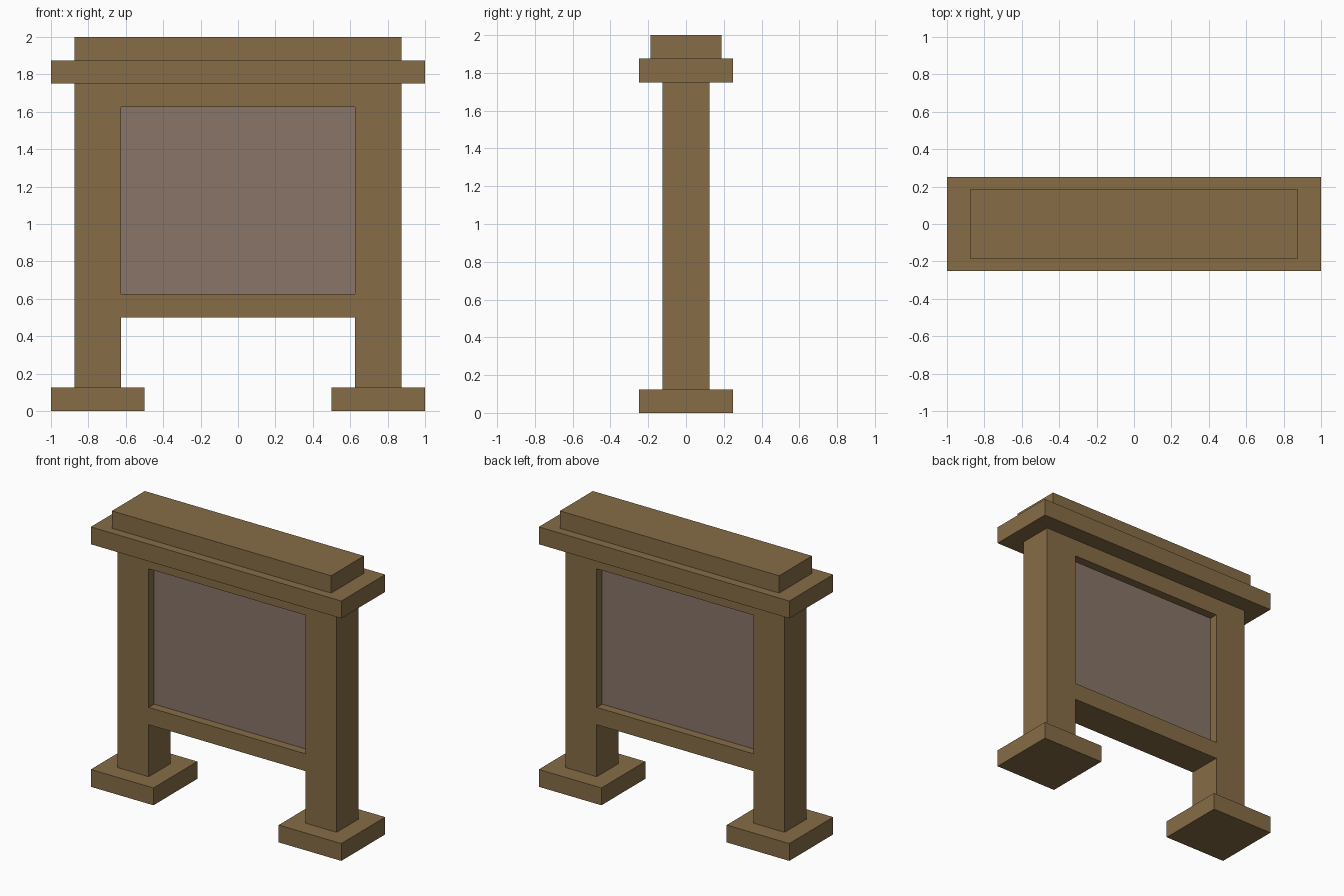
import bpy

cube = bpy.data.objects.get("Cube")
if cube:
    bpy.data.objects.remove(cube, do_unlink=True)


def material(name, colour):
    mat = bpy.data.materials.new(name)
    mat.use_nodes = True
    mat.diffuse_color = colour
    mat.node_tree.nodes["Principled BSDF"].inputs["Base Color"].default_value = colour
    return mat


wood = material("brown wood", (0.238, 0.150, 0.061, 1))
board = material("grey brown board", (0.246, 0.178, 0.136, 1))


def box(name, x, y, z, mat):
    """Box spanning the (low, high) ranges along each axis."""
    spans = (x, y, z)
    bpy.ops.mesh.primitive_cube_add(size=1, location=[(a + b) / 2 for a, b in spans])
    obj = bpy.context.object
    obj.name = name
    obj.scale = [b - a for a, b in spans]
    bpy.ops.object.transform_apply(location=False, rotation=False, scale=True)
    obj.data.materials.append(mat)
    return obj


def deep(half):
    return (-half, half)


# Feet and posts, mirrored left and right
for side, s in (("left", 1), ("right", -1)):
    box(side + "_foot", sorted((s * 0.5, s * 1.0)), deep(0.25), (0, 0.125), wood)
    box(side + "_post", sorted((s * 0.625, s * 0.875)), deep(0.125), (0.125, 1.75), wood)

# Rails flush with the posts
box("bottom_rail", deep(0.625), deep(0.125), (0.5, 0.625), wood)
box("top_rail", deep(0.625), deep(0.125), (1.625, 1.75), wood)

# Recessed notice panel, open to both sides
box("panel", deep(0.625), deep(0.0625), (0.625, 1.625), board)

# Stepped roof
box("roof_lower", deep(1.0), deep(0.25), (1.75, 1.875), wood)
box("roof_upper", deep(0.875), deep(0.1875), (1.875, 2.0), wood)
